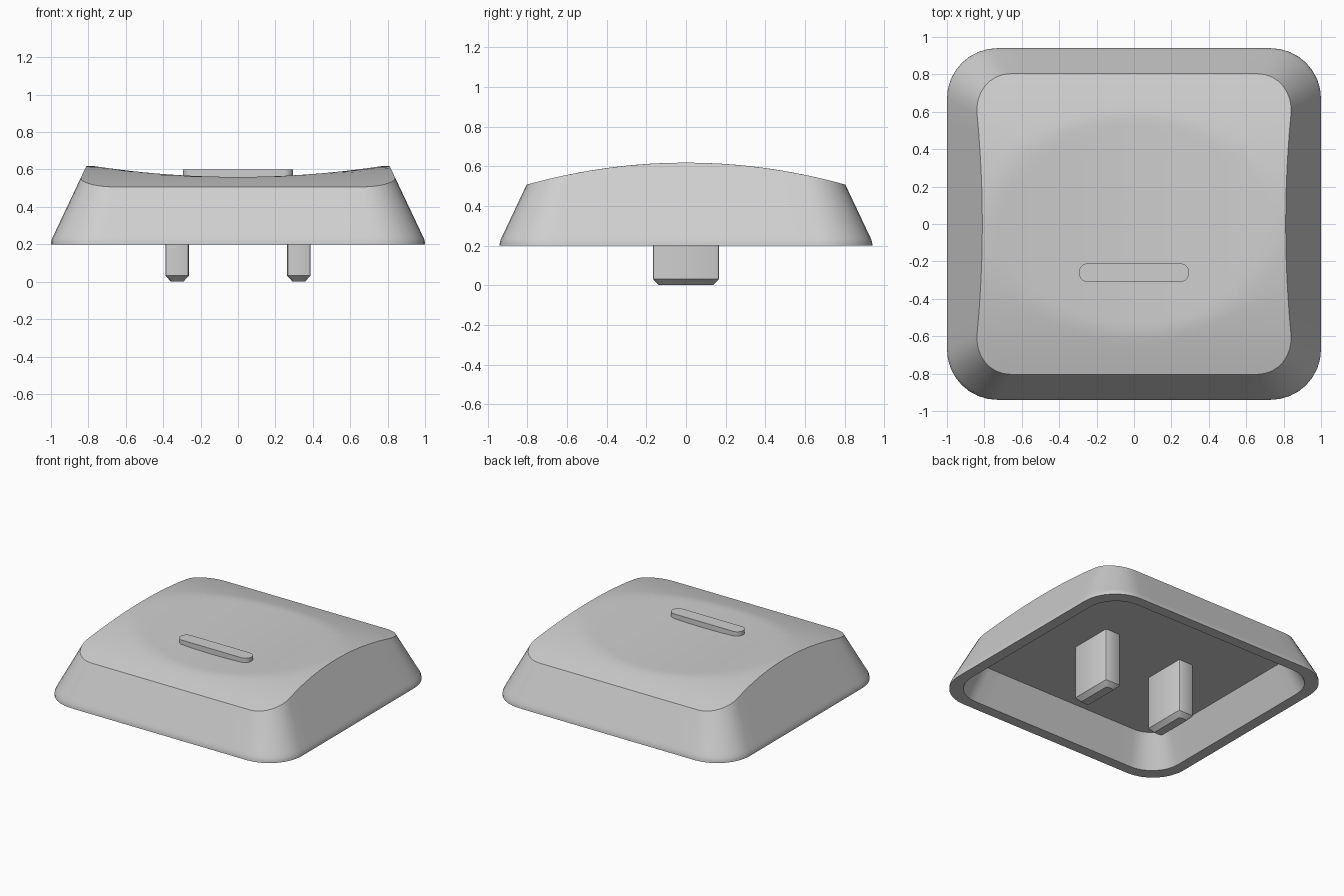
import bpy, bmesh, math

if "Cube" in bpy.data.objects:
    bpy.data.objects.remove(bpy.data.objects["Cube"])

grey = bpy.data.materials.new("light grey plastic")
grey.use_nodes = True
GREY = (0.62, 0.62, 0.62, 1)
grey.diffuse_color = GREY
grey.node_tree.nodes["Principled BSDF"].inputs["Base Color"].default_value = GREY

BASE_Z = 0.2
CEILING_Z = 0.43


def finish(bm, name, angle=30):
    bmesh.ops.recalc_face_normals(bm, faces=bm.faces)
    mesh = bpy.data.meshes.new(name)
    bm.to_mesh(mesh)
    bm.free()
    obj = bpy.data.objects.new(name, mesh)
    bpy.context.collection.objects.link(obj)
    mesh.materials.append(grey)
    bpy.ops.object.select_all(action='DESELECT')
    obj.select_set(True)
    bpy.context.view_layer.objects.active = obj
    bpy.ops.object.shade_smooth_by_angle(angle=math.radians(angle))
    return obj


def rounded_rect(hx, hy, r, corner=8, side=12):
    """Counter-clockwise outline with evenly divided straight sides."""
    arcs = []
    for q, (sx, sy) in enumerate([(1, 1), (-1, 1), (-1, -1), (1, -1)]):
        arcs.append([(sx * (hx - r) + r * math.cos((q + i / corner) * math.pi / 2),
                      sy * (hy - r) + r * math.sin((q + i / corner) * math.pi / 2))
                     for i in range(corner + 1)])
    pts = []
    for q, arc in enumerate(arcs):
        pts += arc
        (ax, ay), (bx, by) = arc[-1], arcs[(q + 1) % 4][0]
        pts += [(ax + (bx - ax) * k / side, ay + (by - ay) * k / side)
                for k in range(1, side)]
    return pts


def bridge(bm, a, b):
    for i in range(len(a)):
        j = (i + 1) % len(a)
        bm.faces.new((a[i], a[j], b[j], b[i]))


def loft(bm, rings):
    """Skin a list of point rings and return their vertices."""
    loops = [[bm.verts.new(p) for p in ring] for ring in rings]
    for a, b in zip(loops, loops[1:]):
        bridge(bm, a, b)
    return loops


def flat(outline, z, cx=0, cy=0):
    return [(x + cx, y + cy, z) for x, y in outline]


# Keycap shell: sloping skirt, crowned top with a shallow scoop, hollow inside
def inset(z):
    if z < 0.25:
        return 0.015 * ((z - BASE_Z) / 0.05) ** 2
    return 0.015 + 0.473 * (z - 0.25)


def skirt(z, wall=0.0):
    d = inset(z) + wall
    return rounded_rect(1 - d, 0.94 - d, 0.27 - 0.5 * d)


def top_height(x, y):
    crown = 0.618 - 0.113 * (y / 0.81) ** 2
    scoop = 0.56 + 0.058 * (x / 0.77) ** 2
    return min(crown, scoop)


rim = []
for i in range(len(skirt(BASE_Z))):
    z = 0.55
    for _ in range(6):
        x, y = skirt(z)[i]
        z = top_height(x, y)
    rim.append((x, y, z))

bm = bmesh.new()
rings = [flat(skirt(CEILING_Z, 0.08), CEILING_Z), flat(skirt(BASE_Z, 0.08), BASE_Z)]
rings += [flat(skirt(z), z) for z in (BASE_Z, 0.215, 0.23, 0.25, 0.37)]
rings.append(rim)
STEPS = 20
for s in range(1, STEPS):
    k = 1 - s / STEPS
    rings.append([(x * k, y * k, top_height(x * k, y * k)) for x, y, z in rim])
loops = loft(bm, rings)
bm.faces.new(loops[0])
centre = bm.verts.new((0, 0, top_height(0, 0)))
last = loops[-1]
for i in range(len(last)):
    bm.faces.new((last[i], last[(i + 1) % len(last)], centre))
finish(bm, "keycap_shell", 35)


# Solid prisms with a rounded outline and an optional tapered foot
def prism(name, hx, hy, r, levels, cx, cy, corner, angle):
    bm = bmesh.new()
    loops = loft(bm, [flat(rounded_rect(hx - d, hy - d, r, corner, 1), z, cx, cy)
                      for z, d in levels])
    bm.faces.new(loops[0])
    bm.faces.new(loops[-1])
    finish(bm, name, angle)


# Raised finger bar on the top
prism("finger_bar", 0.295, 0.05, 0.0495, [(0.54, 0), (0.6, 0)], 0, -0.26, 8, 30)

# Mounting legs
for side, sx in (("left", 1), ("right", -1)):
    prism(side + "_mounting_leg", 0.063, 0.167, 0.014,
          [(0, 0.03), (0.032, 0), (CEILING_Z + 0.01, 0)], sx * 0.325, 0, 2, 30)
